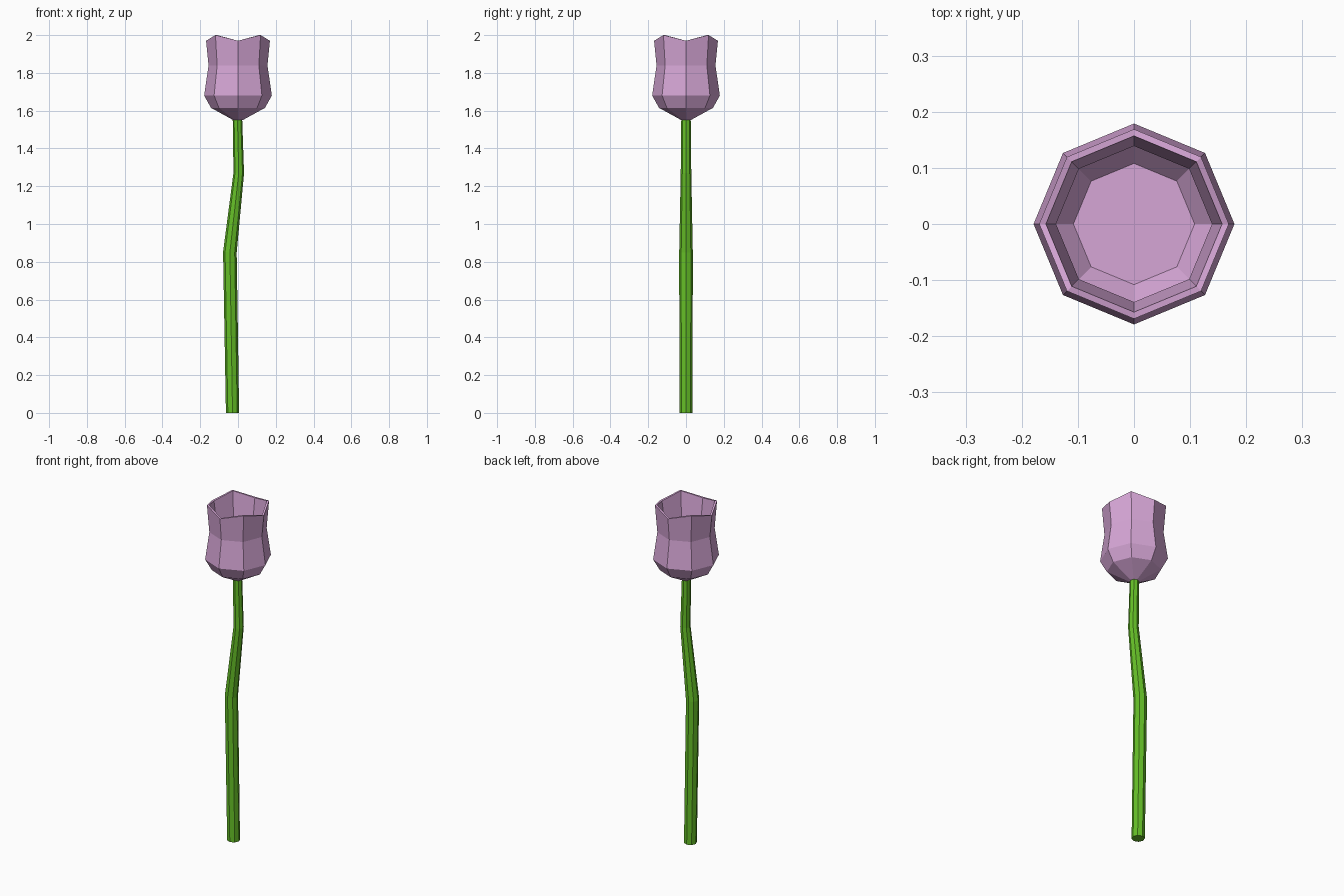
import bpy, bmesh
from math import sin, cos, pi
from mathutils import Vector

if "Cube" in bpy.data.objects:
    bpy.data.objects.remove(bpy.data.objects["Cube"])

SIDES = 8


def ring(bm, r, z, cx=0.0, tilt=0.0, wave=0.0):
    """Octagonal ring; tilt leans it for mitred bends, wave lifts every other point."""
    pts = []
    for i in range(SIDES):
        a = 2 * pi * i / SIDES
        x = r * cos(a)
        pts.append(bm.verts.new((cx + x, r * sin(a), z + tilt * x + wave * (i % 2))))
    return pts


def loft(name, rings, color):
    bm = bmesh.new()
    loops = [ring(bm, **k) for k in rings]
    for a, b in zip(loops, loops[1:]):
        for i in range(SIDES):
            j = (i + 1) % SIDES
            bm.faces.new((a[i], a[j], b[j], b[i]))
    bm.faces.new(loops[0])
    bm.faces.new(loops[-1])
    bmesh.ops.recalc_face_normals(bm, faces=bm.faces)
    me = bpy.data.meshes.new(name)
    bm.to_mesh(me)
    bm.free()
    ob = bpy.data.objects.new(name, me)
    bpy.context.collection.objects.link(ob)
    mat = bpy.data.materials.new(name + "_color")
    mat.diffuse_color = (*color, 1)
    mat.use_nodes = True
    mat.node_tree.nodes["Principled BSDF"].inputs["Base Color"].default_value = mat.diffuse_color
    me.materials.append(mat)
    return ob


# Stem: tapered tube with two bends
loft("stem", [
    dict(r=0.035, z=0.0, cx=-0.029),
    dict(r=0.036, z=0.85, cx=-0.043, tilt=-0.05),
    dict(r=0.028, z=1.27, cx=0.004, tilt=-0.05),
    dict(r=0.025, z=1.56, cx=-0.003),
], (0.13, 0.52, 0.02))

# Blossom: hollow cup, outer wall up to the pointed rim, then inner wall to the floor
loft("blossom", [
    dict(r=0.025, z=1.55),
    dict(r=0.143, z=1.615),
    dict(r=0.179, z=1.68),
    dict(r=0.156, z=1.84),
    dict(r=0.169, z=1.97, wave=0.03),
    dict(r=0.157, z=1.97, wave=0.03),
    dict(r=0.139, z=1.84),
    dict(r=0.161, z=1.685),
    dict(r=0.108, z=1.625),
], (0.67, 0.38, 0.67))
